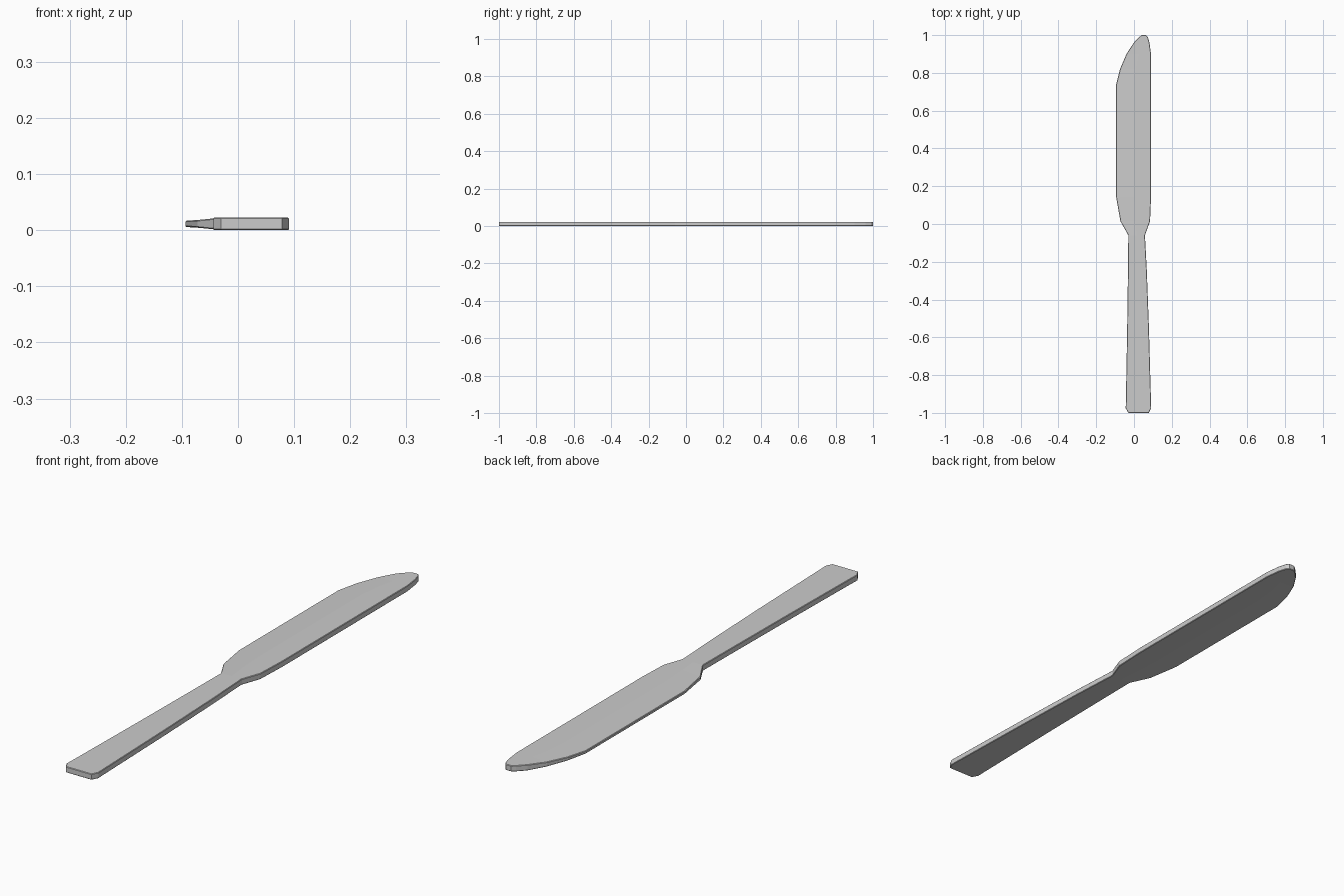
import bpy, bmesh

if "Cube" in bpy.data.objects:
    bpy.data.objects.remove(bpy.data.objects["Cube"])

MID, HALF, EDGE = 0.0113, 0.0113, 0.0056   # mid height, half thickness, cutting-edge half thickness

# Outline stations from handle butt to blade tip: y, left x, right x
handle = [(-1.0, -0.030, 0.078), (-0.975, -0.044, 0.091), (-0.94, -0.043, 0.090),
          (-0.55, -0.036, 0.079), (-0.25, -0.032, 0.068), (-0.06, -0.030, 0.058)]
blade = [(0.015, -0.072, 0.085), (0.14, -0.094, 0.090), (0.74, -0.094, 0.090),
         (0.82, -0.074, 0.090), (0.90, -0.040, 0.090), (0.96, -0.001, 0.082),
         (0.99, 0.028, 0.073), (1.0, 0.041, 0.064)]


def half_thickness(x):
    # blade thins from the centre line towards the cutting edge
    return HALF + (HALF - EDGE) * min(0.0, x) / 0.094


def section(bm, y, left, right, is_blade):
    mid = max(0.0, (left + right) / 2)
    xs = (left, mid, right)
    ts = [half_thickness(x) if is_blade else HALF for x in xs]
    lower = [bm.verts.new((x, y, MID - t)) for x, t in zip(xs, ts)]
    upper = [bm.verts.new((x, y, MID + t)) for x, t in zip(xs, ts)]
    return lower + upper[::-1]


# Knife: one forged piece, lofted through the stations
bm = bmesh.new()
rings = [section(bm, *s, False) for s in handle] + [section(bm, *s, True) for s in blade]
for a, b in zip(rings, rings[1:]):
    for i in range(6):
        j = (i + 1) % 6
        bm.faces.new((a[i], a[j], b[j], b[i]))
bm.faces.new(rings[0])
bm.faces.new(rings[-1])
bmesh.ops.recalc_face_normals(bm, faces=bm.faces)
mesh = bpy.data.meshes.new("table_knife")
bm.to_mesh(mesh)
bm.free()
knife = bpy.data.objects.new("table_knife", mesh)
bpy.context.collection.objects.link(knife)

# Softened rim
bevel = knife.modifiers.new("rim", 'BEVEL')
bevel.width = 0.002
bevel.segments = 1
bevel.limit_method = 'ANGLE'
bevel.angle_limit = 1.2
